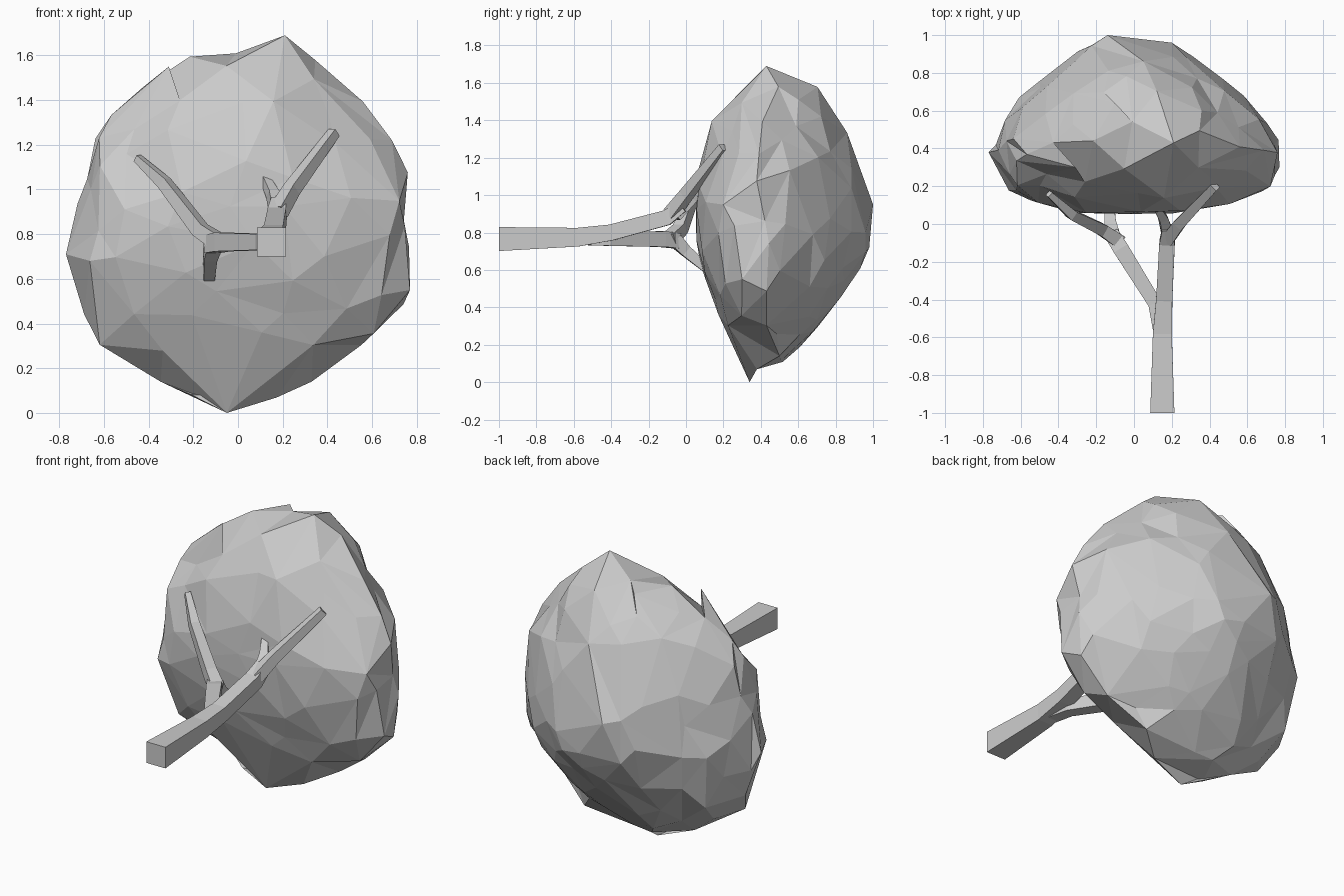
import bpy, bmesh, math, random
from mathutils import Vector, Matrix

if "Cube" in bpy.data.objects:
    bpy.data.objects.remove(bpy.data.objects["Cube"])

random.seed(11)


def finish(name, bm):
    bmesh.ops.recalc_face_normals(bm, faces=bm.faces)
    mesh = bpy.data.meshes.new(name)
    bm.to_mesh(mesh)
    bm.free()
    obj = bpy.data.objects.new(name, mesh)
    bpy.context.collection.objects.link(obj)
    return obj


def limb(name, path):
    """Square tapered tube through (x, y, z, half_width) points."""
    bm = bmesh.new()
    pts = [Vector(p[:3]) for p in path]
    rings = []
    for i, p in enumerate(pts):
        d = (pts[min(i + 1, len(pts) - 1)] - pts[max(i - 1, 0)]).normalized()
        if i == 0 and name == "trunk":
            d = Vector((0, 1, 0))
        side = d.cross(Vector((0, 0, 1))).normalized()
        up = side.cross(d)
        w = path[i][3]
        rings.append([bm.verts.new(p + side * w * a + up * w * b)
                      for a, b in ((-1, -1), (1, -1), (1, 1), (-1, 1))])
    for r, s in zip(rings, rings[1:]):
        for k in range(4):
            bm.faces.new((r[k], r[(k + 1) % 4], s[(k + 1) % 4], s[k]))
    bm.faces.new(rings[0])
    bm.faces.new(rings[-1])
    return finish(name, bm)


# Trunk and forking branches
limb("trunk", [(.15, -1, .765, .064), (.15, -.58, .775, .050), (.16, -.40, .80, .043),
               (.175, -.1, .88, .041), (.185, -.02, .94, .034)])
limb("left_bough", [(.14, -.58, .77, .036), (.11, -.42, .765, .036),
                    (-.07, -.13, .765, .042), (-.12, -.05, .755, .040)])
limb("right_branch", [(.18, -.08, .90, .034), (.24, .0, 1.0, .030), (.43, .20, 1.255, .021)])
limb("inner_twig", [(.18, -.06, .89, .032), (.155, .03, .98, .024), (.10, .12, 1.09, .013)])
limb("left_branch", [(-.08, -.09, .76, .036), (-.17, -.03, .82, .032),
                     (-.33, .05, 1.03, .026), (-.45, .16, 1.14, .016)])
limb("lower_twig", [(-.11, -.06, .76, .036), (-.125, .0, .70, .030), (-.13, .12, .60, .024)])

# Canopy: cross-section extents (y, x min, x max, z min, z max) from underside to crown
PROFILE = [(.05, 0, 0, .85, .85), (.06, -.36, .33, .66, 1.10), (.13, -.60, .60, .47, 1.36),
           (.22, -.71, .75, .24, 1.50), (.35, -.77, .77, .03, 1.63), (.45, -.75, .75, .06, 1.69),
           (.60, -.65, .65, .16, 1.62), (.71, -.55, .54, .28, 1.56), (.86, -.37, .35, .50, 1.33),
           (.96, -.24, .22, .64, 1.08), (1.0, -.10, .06, .80, .98)]
# Widest outline seen from the front: (angle in degrees, radius) about the centre
OUTLINE = [(-7, .755), (20, .80), (43, .76), (66, .82), (76, .866), (97, .786), (114, .765),
           (137, .757), (149, .75), (175, .70), (190, .78), (207, .80), (220, .845), (237, .81),
           (267, .84), (295, .78), (317, .79), (338, .82), (353, .755)]


def outline_scale(ang):
    deg = (math.degrees(ang) + 7) % 360 - 7
    for (a, r), (b, s) in zip(OUTLINE, OUTLINE[1:]):
        if deg <= b:
            break
    radius = r + (s - r) * (deg - a) / (b - a)
    return radius * math.hypot(math.cos(ang) / .77, math.sin(ang) / .84)


bm = bmesh.new()
bmesh.ops.create_icosphere(bm, subdivisions=3, radius=1,
                           matrix=Matrix.Rotation(.5, 4, 'X') @ Matrix.Rotation(.4, 4, 'Y'))
for v in bm.verts:
    # irregular facets: shift each vertex a little over the sphere
    d = (v.co + Vector([random.uniform(-.10, .10) for _ in range(3)])).normalized()
    t = math.acos(max(-1, min(1, -d.y))) / math.pi * 10
    i = min(int(t), 9)
    y, x0, x1, z0, z1 = (a + (b - a) * (t - i) for a, b in zip(PROFILE[i], PROFILE[i + 1]))
    ang = math.atan2(d.z, d.x)
    c, s = math.cos(ang), math.sin(ang)
    x = c * (x1 if c > 0 else -x0)
    z = s * (z1 - .85 if s > 0 else .85 - z0)
    k = outline_scale(math.atan2(z, x)) * random.uniform(.98, 1.05)
    x, z = x * k, .85 + z * k
    # small hollows around the tips of the two long branches
    if y < .3 and min(math.hypot(x - .43, z - 1.26), math.hypot(x + .45, z - 1.14)) < .17:
        y += .05
    v.co = (max(-.77, min(.77, x)), y, max(.02, min(1.67, z)))
# Merge short edges for larger, uneven facets
bmesh.ops.remove_doubles(bm, verts=bm.verts, dist=.115)
# Pin the corners that stand out in the silhouettes
for p in [(-.05, .34, 0), (.21, .43, 1.69), (-.1, .64, 1.59), (-.77, .38, .71), (.77, .30, .55),
          (.20, .96, .80), (-.14, 1.0, .95), (.33, .5, .14), (-.31, .3, 1.55)]:
    min(bm.verts, key=lambda v: (v.co - Vector(p)).length).co = p
bmesh.ops.triangulate(bm, faces=bm.faces)
finish("canopy", bm)
